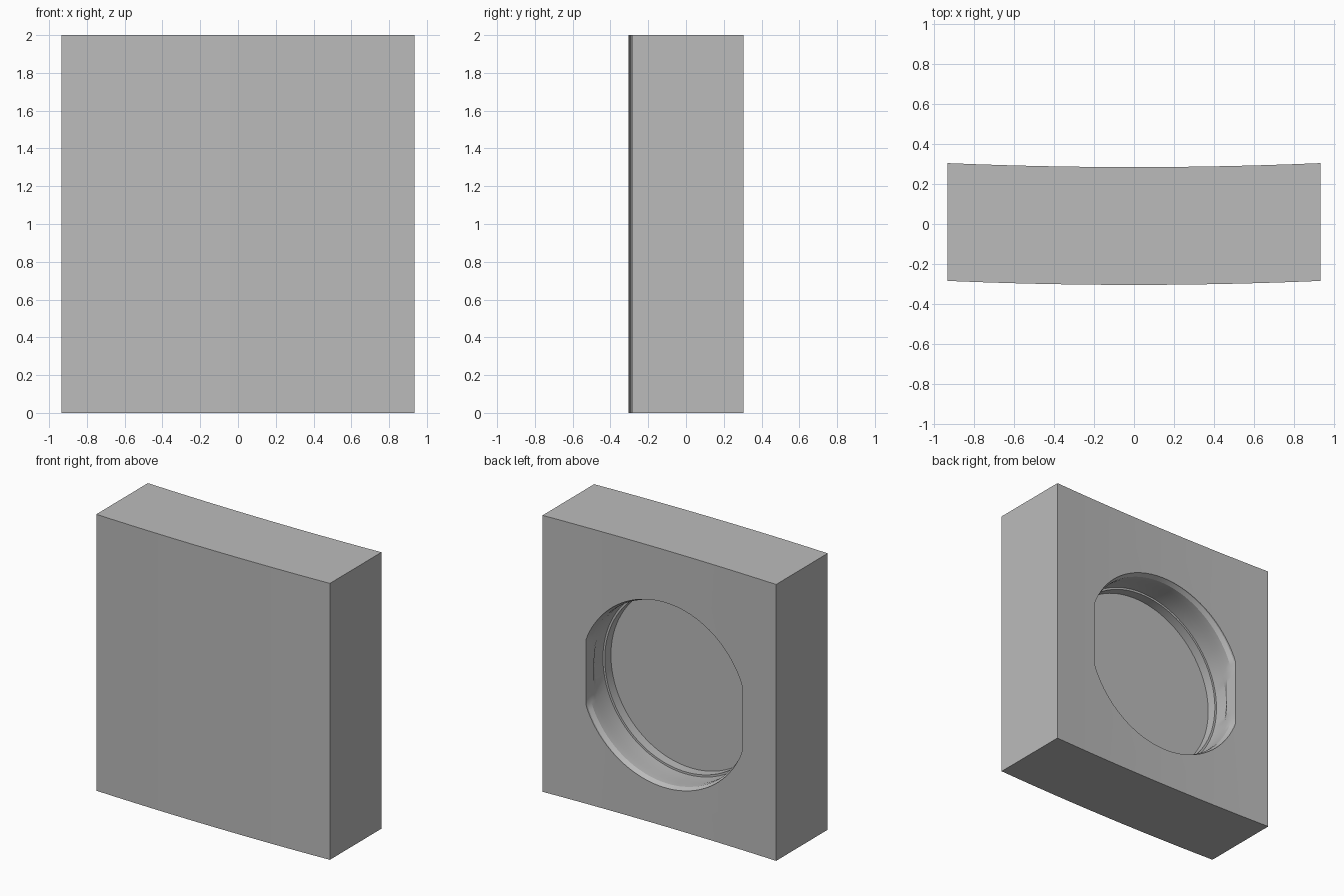
import bpy, bmesh, math

cube = bpy.data.objects.get("Cube")
if cube:
    bpy.data.objects.remove(cube, do_unlink=True)

HALF_WIDTH, HEIGHT, SAG = 0.935, 2.0, 0.02
FRONT_Y, BACK_Y = -0.305, 0.285
POCKET_X, POCKET_Z = -0.03, 0.95

grey = bpy.data.materials.new("plain_grey")
grey.use_nodes = True
colour = (0.5, 0.5, 0.5, 1)
grey.diffuse_color = colour
grey.node_tree.nodes["Principled BSDF"].inputs["Base Color"].default_value = colour


def make_object(name, bm):
    bmesh.ops.recalc_face_normals(bm, faces=bm.faces)
    mesh = bpy.data.meshes.new(name)
    bm.to_mesh(mesh)
    bm.free()
    mesh.materials.append(grey)
    obj = bpy.data.objects.new(name, mesh)
    bpy.context.collection.objects.link(obj)
    return obj


def bowed_line(y, steps=12):
    """Shallow curve across the width, bulging towards the front."""
    xs = [HALF_WIDTH * (2 * i / steps - 1) for i in range(steps + 1)]
    return [(x, y + SAG * (x / HALF_WIDTH) ** 2) for x in xs]


# Curved slab: bowed outline raised to full height
bm = bmesh.new()
outline = bowed_line(FRONT_Y) + bowed_line(BACK_Y)[::-1]
base = bm.faces.new([bm.verts.new((x, y, 0)) for x, y in outline])
raised = bmesh.ops.extrude_face_region(bm, geom=[base])["geom"]
for v in raised:
    if isinstance(v, bmesh.types.BMVert):
        v.co.z = HEIGHT
slab = make_object("curved_slab", bm)

# Stepped round pocket cutter: radius, y, side limit that makes the flats
steps = [(0.67, 0.40, 0.625), (0.67, 0.28, 0.625), (0.655, 0.25, 0.625),
         (0.655, 0.20, 0.625), (0.66, 0.15, 1), (0.66, 0.05, 1),
         (0.645, 0.05, 1), (0.645, -0.02, 1)]
SIDES = 96
bm = bmesh.new()
rings = []
for radius, y, limit in steps:
    ring = []
    for i in range(SIDES):
        a = math.tau * (i + 0.5) / SIDES
        x = max(-limit, min(limit, radius * math.cos(a)))
        ring.append(bm.verts.new((POCKET_X + x, y, POCKET_Z + radius * math.sin(a))))
    rings.append(ring)
for r0, r1 in zip(rings, rings[1:]):
    for i in range(SIDES):
        j = (i + 1) % SIDES
        bm.faces.new((r0[i], r0[j], r1[j], r1[i]))
bm.faces.new(rings[0])
bm.faces.new(rings[-1])
cutter = make_object("pocket_cutter", bm)
cutter.hide_render = True

# Cut the pocket from the back
cut = slab.modifiers.new("pocket", "BOOLEAN")
cut.operation = "DIFFERENCE"
cut.solver = "EXACT"
cut.object = cutter
bpy.ops.object.select_all(action="DESELECT")
slab.select_set(True)
bpy.context.view_layer.objects.active = slab
bpy.ops.object.modifier_apply(modifier=cut.name)
bpy.data.objects.remove(cutter, do_unlink=True)
bpy.ops.object.shade_smooth_by_angle(angle=math.radians(20))
